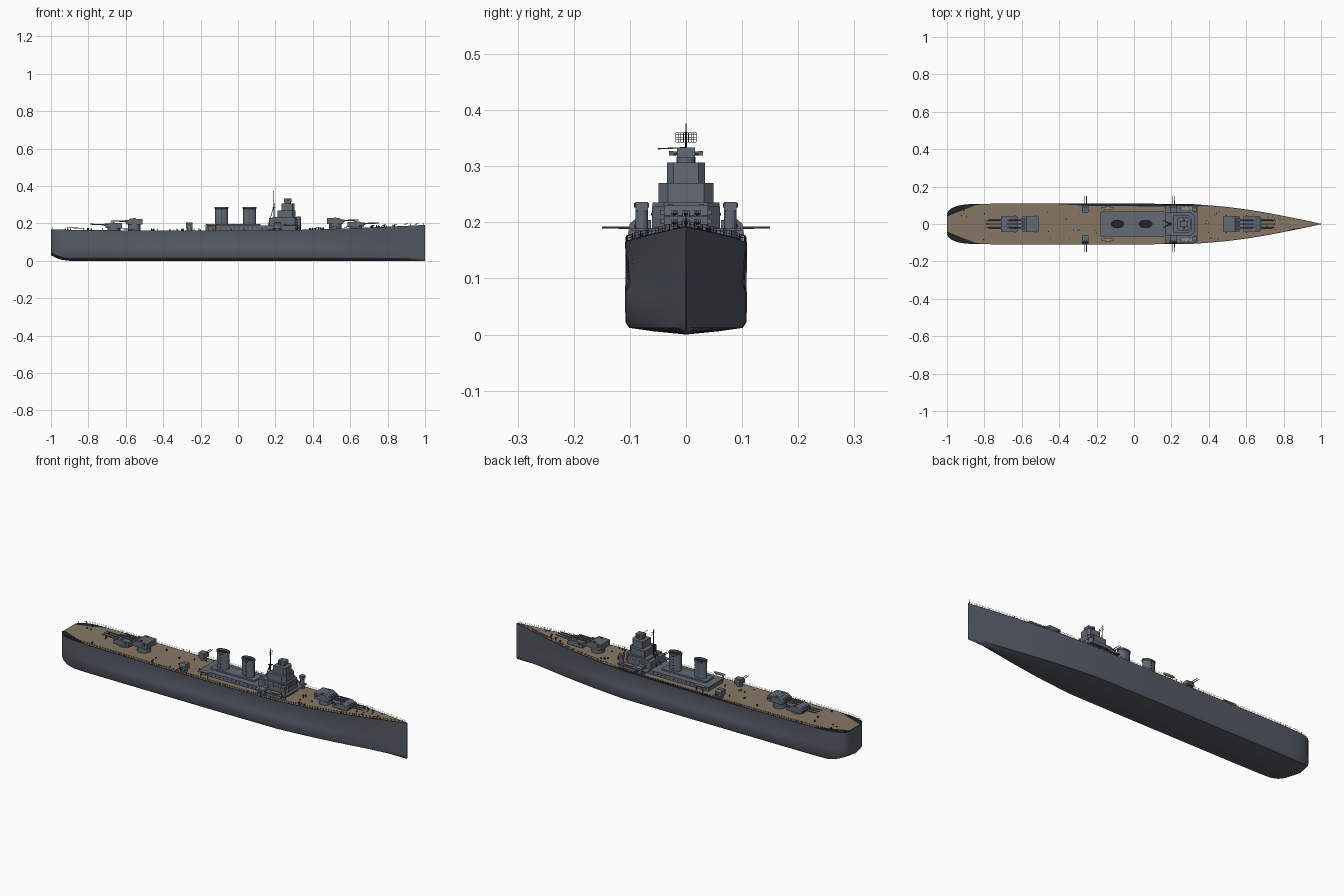
import bpy, bmesh, math, random
from mathutils import Vector, Matrix

cube = bpy.data.objects.get("Cube")
if cube:
    bpy.data.objects.remove(cube)
random.seed(4)


def material(name, rgb):
    m = bpy.data.materials.new(name)
    m.use_nodes = True
    m.diffuse_color = (*rgb, 1)
    bsdf = m.node_tree.nodes["Principled BSDF"]
    bsdf.inputs["Base Color"].default_value = (*rgb, 1)
    bsdf.inputs["Roughness"].default_value = 0.7
    return m


HULL = material("hull grey", (0.09, 0.105, 0.128))
GREY = material("superstructure grey", (0.125, 0.145, 0.178))
DECK = material("deck tan", (0.24, 0.185, 0.13))
DARK = material("dark fittings", (0.016, 0.018, 0.022))
WOOD = material("boat wood", (0.34, 0.25, 0.16))


def finish(name, bm, mats, smooth=False):
    bmesh.ops.recalc_face_normals(bm, faces=bm.faces)
    me = bpy.data.meshes.new(name)
    bm.to_mesh(me)
    bm.free()
    ob = bpy.data.objects.new(name, me)
    bpy.context.collection.objects.link(ob)
    for m in mats:
        me.materials.append(m)
    if smooth:
        bpy.ops.object.select_all(action='DESELECT')
        bpy.context.view_layer.objects.active = ob
        ob.select_set(True)
        bpy.ops.object.shade_smooth_by_angle(angle=math.radians(35))
    return ob


def add_box(bm, x, y, z):
    """Box from three (low, high) ranges."""
    size = Matrix.Diagonal((x[1] - x[0], y[1] - y[0], z[1] - z[0], 1))
    mid = Matrix.Translation((sum(x) / 2, sum(y) / 2, sum(z) / 2))
    bmesh.ops.create_cube(bm, size=1, matrix=mid @ size)


def add_rod(bm, a, b, r, sides=8, r2=None):
    a, b = Vector(a), Vector(b)
    turn = (b - a).to_track_quat('Z', 'Y').to_matrix().to_4x4()
    bmesh.ops.create_cone(bm, cap_ends=True, segments=sides, radius1=r, radius2=r if r2 is None else r2,
                          depth=(b - a).length, matrix=Matrix.Translation((a + b) / 2) @ turn)


def add_prism(bm, outline, offset):
    low = [bm.verts.new(p) for p in outline]
    high = [bm.verts.new(Vector(p) + Vector(offset)) for p in outline]
    bm.faces.new(low)
    bm.faces.new(high)
    for i in range(len(low)):
        j = (i + 1) % len(low)
        bm.faces.new((low[i], low[j], high[j], high[i]))


def box(name, x, y, z, mat=GREY):
    bm = bmesh.new()
    add_box(bm, x, y, z)
    return finish(name, bm, [mat])


# Hull plan: half width at deck level, and the sheer line
PLAN = [(-1, .055), (-.992, .07), (-.975, .085), (-.945, .097), (-.9, .105), (-.83, .108), (-.6, .109),
        (-.3, .109), (0, .109), (.3, .107), (.4, .1), (.5, .091), (.6, .078), (.7, .062), (.8, .043),
        (.9, .023), (.96, .01), (1, .001)]


def half_width(x):
    for (x0, w0), (x1, w1) in zip(PLAN, PLAN[1:]):
        if x <= x1:
            return w0 + (w1 - w0) * (x - x0) / (x1 - x0)
    return PLAN[-1][1]


def deck_z(x):
    return .162 + .03 * max(0, (x - .1) / .9) ** 1.5 + .005 * max(0, (-x - .5) / .5)


# Hull lofted through stations, with side bulge and shallow V bottom
bm = bmesh.new()
rings = []
for x, w in PLAN:
    top = deck_z(x)
    bulge = max(0, 1 - (x / .8) ** 4)
    low = w * (1 - .2 * max(0, (x - .3) / .7))
    lift = .03 * max(0, (-x - .9) / .1) ** 2
    half = [(low * .55, .006 + lift), (low * .93, .012 + lift), (low * .99, .022 + lift), (low, .074),
            (low * (1 - .07 * bulge), .092), (w, top)]
    pts = [(-y, z) for y, z in reversed(half)] + [(0, lift)] + half
    rings.append([bm.verts.new((x, y, z)) for y, z in pts])
for a, b in zip(rings, rings[1:]):
    for i in range(len(a) - 1):
        bm.faces.new((a[i], b[i], b[i + 1], a[i + 1]))
    bm.faces.new((a[-1], b[-1], b[0], a[0])).material_index = 1
bm.faces.new(rings[0])
bm.faces.new(rings[-1])
finish("hull", bm, [HULL, DARK], True)

# Planked deck plate, drawn in from the hull edge at stern and port waist
bm = bmesh.new()
rows = []
for x in [-.997, -.91, -.83, -.45, -.2, 0, .2, .32, .38, .5, .6, .7, .8, .85, .9, .96, .995]:
    w = half_width(x) - .001
    if x < -.85:
        w = .04 + .068 * (x + 1) / .17
    port = w - (.013 if -.4 < x < .35 else 0)
    star = w - (.007 if .82 < x < .88 else 0)
    rows.append([bm.verts.new((x, y, deck_z(x) + .0015)) for y in (-star, port)])
for a, b in zip(rows, rows[1:]):
    bm.faces.new((a[0], b[0], b[1], a[1]))
finish("planked_deck", bm, [DECK])

# Guard rails and posts round the deck edge
bm = bmesh.new()
for side in (-1, 1):
    stations = [-.99 + i * .033 for i in range(61)]
    pts = [Vector((x, side * (half_width(x) - .002), deck_z(x))) for x in stations if x < .995]
    for p in pts:
        add_rod(bm, p, p + Vector((0, 0, .011)), .0005, 4)
    for a, b in zip(pts, pts[1:]):
        for h in (.006, .011):
            add_rod(bm, a + Vector((0, 0, h)), b + Vector((0, 0, h)), .0004, 3)
add_rod(bm, (.992, 0, .19), (.992, 0, .215), .0006, 4)
finish("guard_rails", bm, [DARK])


# Triple gun turrets on barbettes
def turret(name, x, d, base, top):
    bm = bmesh.new()
    add_rod(bm, (x, 0, .16), (x, 0, base + .002), .034, 24)
    side = [(-.045, base), (.042, base), (.045, base + .014), (.02, top), (-.045, top - .002)]
    add_prism(bm, [(x + d * px, -.039, z) for px, z in side], (0, .078, 0))
    for y in (-.02, 0, .02):
        z = base + .017
        add_rod(bm, (x + d * .035, y, z), (x + d * .125, y, z + .003), .0042, 10, .0026)
        add_box(bm, sorted((x + d * .028, x + d * .05)), (y - .006, y + .006), (z - .007, z + .007))
    for y in (-.028, .028):
        add_box(bm, (x - .006, x + .006), (y - .004, y + .004), (top - .004, top + .003))
    add_box(bm, sorted((x - d * .034, x - d * .024)), (-.046, .046), (base + .016, base + .024))
    finish(name, bm, [GREY], False)


turret("forward_lower_turret", .63, 1, .182, .21)
turret("forward_upper_turret", .52, 1, .198, .23)
turret("aft_lower_turret", -.665, -1, .176, .204)
turret("aft_upper_turret", -.555, -1, .194, .226)

# Deckhouse and stepped bridge tower
box("long_deckhouse", (-.175, .18), (-.062, .062), (.16, .186))
box("deckhouse_roof_edge", (-.18, .18), (-.066, .066), (.185, .188))
box("funnel_casing", (-.14, .12), (-.034, .034), (.187, .196))
box("bridge_wings", (.165, .34), (-.098, .098), (.185, .189))
box("bridge_wing_house", (.19, .31), (-.085, .085), (.16, .186))
LEVELS = [("bridge_base", .165, .325, .061, .16, .228), ("bridge_deck", .185, .318, .06, .226, .235),
          ("bridge_middle", .21, .308, .049, .234, .27), ("bridge_upper", .232, .302, .034, .268, .307)]
for name, x0, x1, w, z0, z1 in LEVELS:
    bm = bmesh.new()
    c = w * .35
    add_prism(bm, [(x0, -w, z0), (x1 - c, -w, z0), (x1, -w + c, z0), (x1, w - c, z0), (x1 - c, w, z0), (x0, w, z0)],
              (0, 0, z1 - z0))
    finish(name, bm, [GREY])

# Window ports on the bridge and deckhouse
bm = bmesh.new()
for i in range(-3, 4):
    add_box(bm, (.324, .326), (i * .011 - .002, i * .011 + .002), (.214, .219))
for s in (-1, 1):
    for i in range(7):
        x = .185 + i * .016
        add_box(bm, (x, x + .005), sorted((s * .06, s * .062)), (.212, .217))
    for i in range(14):
        x = -.165 + i * .024
        add_box(bm, (x, x + .005), sorted((s * .061, s * .063)), (.172, .177))
finish("window_ports", bm, [DARK])

# Main gun director with rangefinder arms
bm = bmesh.new()
add_rod(bm, (.266, 0, .305), (.266, 0, .316), .017, 16)
add_box(bm, (.247, .287), (-.016, .016), (.315, .333))
add_rod(bm, (.266, -.03, .323), (.266, .03, .323), .0035, 8)
add_rod(bm, (.262, -.05, .331), (.262, 0, .333), .0012, 5)
for s in (-1, 1):
    add_box(bm, (.261, .271), sorted((s * .022, s * .03)), (.319, .327))
finish("main_director", bm, [GREY])

# Tripod mast with lattice aerial
bm = bmesh.new()
add_rod(bm, (.192, 0, .18), (.192, 0, .376), .003, 8, .0012)
for y in (-.018, .018):
    add_rod(bm, (.16, y, .186), (.191, 0, .29), .002, 6)
add_box(bm, (.184, .2), (-.008, .008), (.286, .289))
for i in range(9):
    y = -.018 + i * .0045
    add_rod(bm, (.195, y, .343), (.195, y, .36), .0005, 4)
for i in range(5):
    z = .343 + i * .00425
    add_rod(bm, (.195, -.018, z), (.195, .018, z), .0005, 4)
finish("mast", bm, [DARK])

# Two oval funnels with dark mouths and side rungs
for name, x in (("aft_funnel", -.088), ("forward_funnel", .062)):
    bm = bmesh.new()
    rings = [(.034, .187), (.034, .278), (.037, .28), (.037, .288), (.031, .288), (.031, .278)]
    loops = [[bm.verts.new((x + r * math.cos(a), .62 * r * math.sin(a), z))
              for a in [k * math.tau / 28 for k in range(28)]] for r, z in rings]
    for a, b in zip(loops, loops[1:]):
        for k in range(28):
            bm.faces.new((a[k - 1], a[k], b[k], b[k - 1]))
    bm.faces.new(loops[-1]).material_index = 1
    for s in (-1, 1):
        for k in range(5):
            z = .205 + k * .016
            before = len(bm.faces)
            add_box(bm, (x - .002, x + .002), sorted((s * .02, s * .0225)), (z, z + .005))
            bm.faces.ensure_lookup_table()
            for f in bm.faces[before:]:
                f.material_index = 1
    finish(name, bm, [GREY, DARK], True)

# Twin secondary gun mounts, directors, boats and searchlights on both sides
for s, label in ((1, "left"), (-1, "right")):
    for where, x in (("aft", -.26), ("forward", .21)):
        bm = bmesh.new()
        add_rod(bm, (x, s * .082, .16), (x, s * .082, .18), .016, 16)
        outline = [(x - .017, s * .062, .176), (x - .017, s * .104, .176), (x - .017, s * .1, .198),
                   (x - .017, s * .09, .206), (x - .017, s * .062, .204)]
        add_prism(bm, outline, (.034, 0, 0))
        for dx in (-.006, .006):
            add_rod(bm, (x + dx, s * .095, .19), (x + dx, s * .15, .191), .0022, 8, .0016)
        finish(f"{label}_{where}_gun_mount", bm, [GREY])
    bm = bmesh.new()
    add_rod(bm, (.325, s * .079, .165), (.325, s * .079, .222), .011, 14)
    add_box(bm, (.313, .337), sorted((s * .068, s * .09)), (.22, .236))
    add_rod(bm, (.325, s * .066, .23), (.325, s * .093, .23), .004, 8)
    finish(f"{label}_side_director", bm, [GREY])
    for where, x in (("aft", -.14), ("forward", .28)):
        bm = bmesh.new()
        bmesh.ops.create_uvsphere(bm, u_segments=14, v_segments=8, radius=1,
                                  matrix=Matrix.Translation((x, s * .084, .195)) @ Matrix.Diagonal((.035, .009, .008, 1)))
        bmesh.ops.bisect_plane(bm, geom=bm.verts[:] + bm.edges[:] + bm.faces[:], plane_co=(0, 0, .196),
                               plane_no=(0, 0, 1), clear_outer=True)
        bmesh.ops.holes_fill(bm, edges=bm.edges)
        for dx in (-.02, .02):
            add_rod(bm, (x + dx, s * .084, .162), (x + dx, s * .084, .192), .002, 6)
        finish(f"{label}_{where}_boat", bm, [WOOD])

# Small deck fittings: vents, lockers and bollards
bm = bmesh.new()
for i in range(46):
    x = random.choice((random.uniform(-.95, -.78), random.uniform(-.48, -.2), random.uniform(.38, .46),
                       random.uniform(.7, .85)))
    y = random.uniform(-.85, .85) * half_width(x)
    r = random.uniform(.002, .004)
    add_rod(bm, (x, y, deck_z(x)), (x, y, deck_z(x) + random.uniform(.004, .011)), r, 8)
finish("deck_fittings", bm, [DARK])
